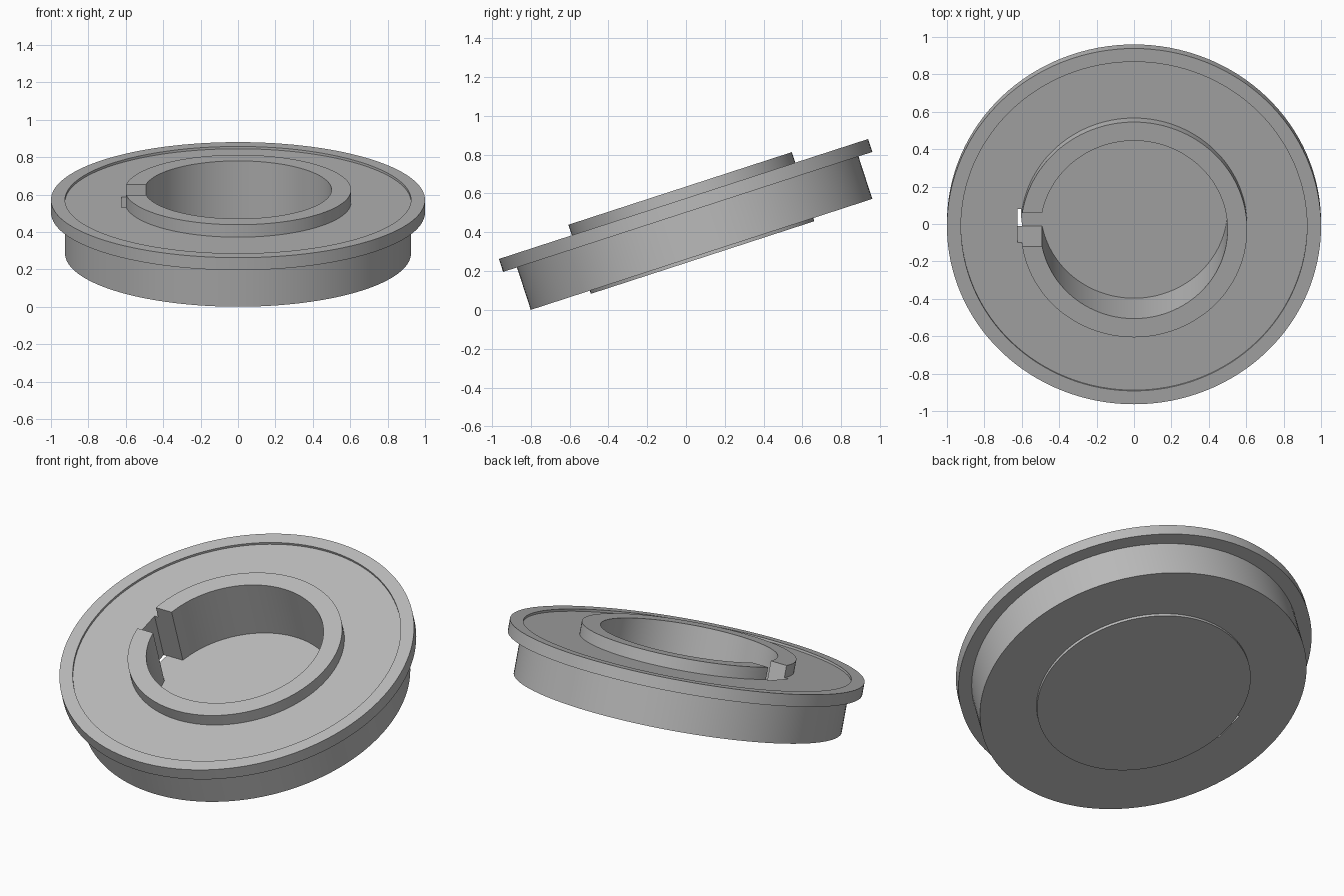
import bpy, bmesh, math
from mathutils import Matrix

old = bpy.data.objects.get("Cube")
if old:
    bpy.data.objects.remove(old, do_unlink=True)

TILT = math.radians(18)
SEGMENTS = 128
PLACE = Matrix.Translation((0, 0.08, 0.286)) @ Matrix.Rotation(TILT, 4, 'X')

steel = bpy.data.materials.new("grey_steel")
steel.use_nodes = True
colour = (0.5, 0.5, 0.5, 1)
steel.diffuse_color = colour
steel.node_tree.nodes["Principled BSDF"].inputs["Base Color"].default_value = colour


def lathe(name, profile, closed):
    """Turn a (radius, height) profile around the local z axis."""
    bm = bmesh.new()
    verts = [bm.verts.new((r, 0, h)) for r, h in profile]
    edges = [bm.edges.new(pair) for pair in zip(verts, verts[1:])]
    if closed:
        edges.append(bm.edges.new((verts[-1], verts[0])))
    bmesh.ops.spin(bm, geom=verts + edges, cent=(0, 0, 0), axis=(0, 0, 1),
                   angle=math.tau, steps=SEGMENTS, use_duplicate=False)
    bmesh.ops.remove_doubles(bm, verts=bm.verts[:], dist=1e-5)
    bmesh.ops.recalc_face_normals(bm, faces=bm.faces[:])
    mesh = bpy.data.meshes.new(name)
    bm.to_mesh(mesh)
    bm.free()
    mesh.materials.append(steel)
    obj = bpy.data.objects.new(name, mesh)
    bpy.context.collection.objects.link(obj)
    return obj


def activate(obj):
    bpy.ops.object.select_all(action='DESELECT')
    obj.select_set(True)
    bpy.context.view_layer.objects.active = obj


# Ring body: outer wall, flange with raised rim, hub collar and bore
body = lathe("flanged_body", [
    (0.5, 0), (0.925, 0), (0.925, 0.23), (1, 0.23), (1, 0.30),
    (0.925, 0.30), (0.925, 0.287), (0.605, 0.287), (0.605, 0.357), (0.5, 0.357),
], True)

# Thin disc closing the bore underneath
base = lathe("base_disc", [(0, -0.017), (0.605, -0.017), (0.605, 0.004), (0, 0.004)], False)

# Keyway cut through the right side of the hub
bpy.ops.mesh.primitive_cube_add(size=1, location=(-0.522, 0, 0.2))
cutter = bpy.context.object
cutter.name = "keyway_cutter"
cutter.scale = (0.2, 0.188, 1)
cutter.hide_render = True
cut = body.modifiers.new("keyway", 'BOOLEAN')
cut.operation = 'DIFFERENCE'
cut.solver = 'EXACT'
cut.object = cutter
activate(body)
bpy.ops.object.modifier_apply(modifier=cut.name)
bpy.data.objects.remove(cutter, do_unlink=True)

# Smooth the round walls and lean the whole part back
for part in (body, base):
    activate(part)
    bpy.ops.object.shade_smooth_by_angle(angle=math.radians(30))
    part.matrix_world = PLACE
